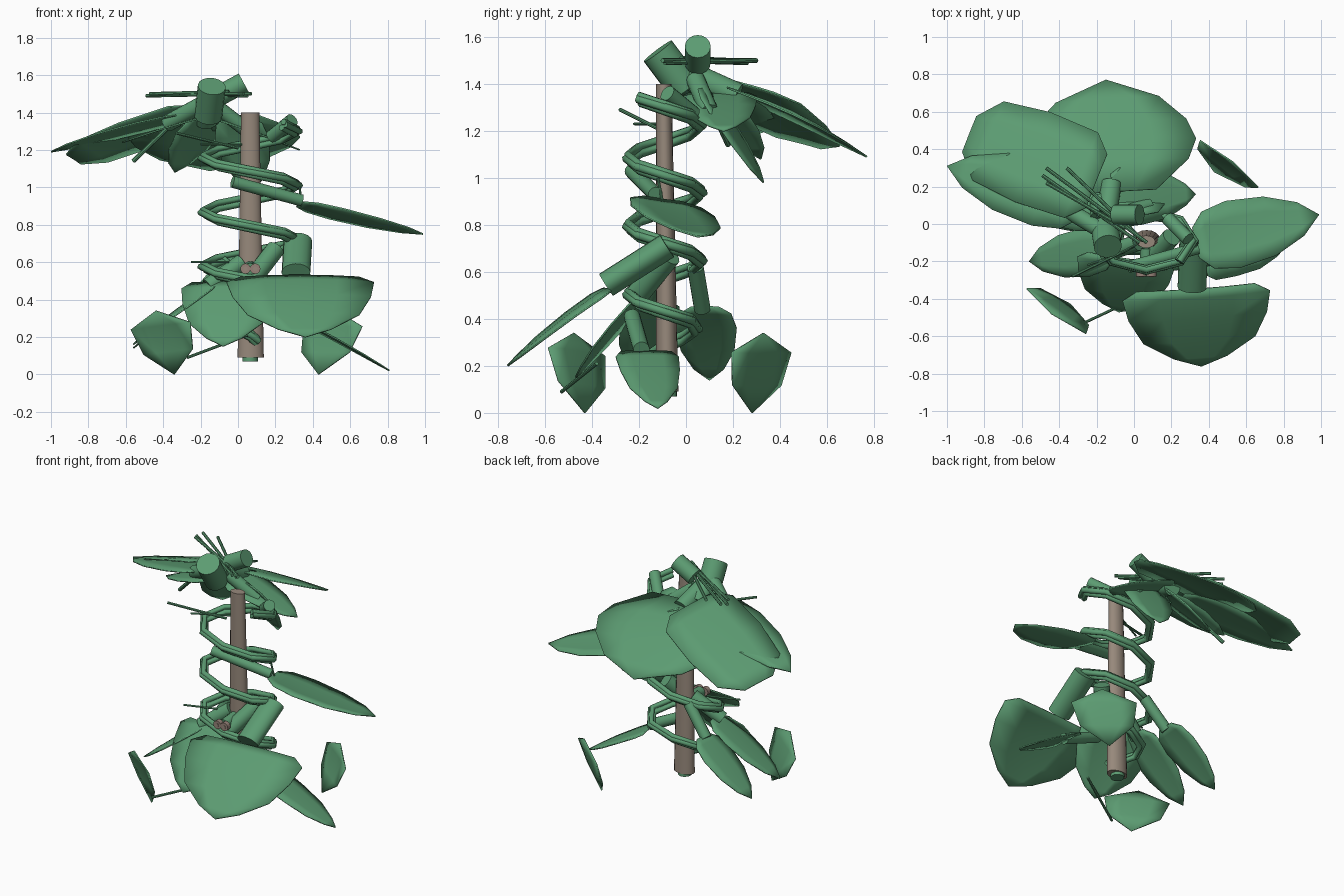
import bpy, bmesh, math
from mathutils import Vector as V

if "Cube" in bpy.data.objects:
    bpy.data.objects.remove(bpy.data.objects["Cube"])


def material(name, rgb):
    m = bpy.data.materials.new(name)
    m.diffuse_color = (*rgb, 1)
    m.use_nodes = True
    m.node_tree.nodes["Principled BSDF"].inputs["Base Color"].default_value = m.diffuse_color
    return m


GREEN = material("leaf green", (0.107, 0.33, 0.168))
BARK = material("stake brown", (0.31, 0.25, 0.20))
TIE = material("tie brown", (0.30, 0.22, 0.185))


def finish(bm, name, mat):
    bmesh.ops.recalc_face_normals(bm, faces=bm.faces)
    me = bpy.data.meshes.new(name)
    bm.to_mesh(me)
    bm.free()
    ob = bpy.data.objects.new(name, me)
    bpy.context.collection.objects.link(ob)
    me.materials.append(mat)
    bpy.context.view_layer.objects.active = ob
    ob.select_set(True)
    bpy.ops.object.shade_smooth_by_angle(angle=math.radians(35))
    ob.select_set(False)
    return ob


def rod(name, a, b, r1, r2=None, mat=GREEN, sides=16, squash=1):
    """Capped cylinder between two points; squash flattens it in y."""
    a, b = V(a), V(b)
    bm = bmesh.new()
    bmesh.ops.create_cone(bm, cap_ends=True, segments=sides, radius1=r1,
                          radius2=r2 or r1, depth=(b - a).length)
    q = V((0, 0, 1)).rotation_difference((b - a).normalized())
    for v in bm.verts:
        v.co.y *= squash
        v.co = q @ v.co + (a + b) / 2
    return finish(bm, name, mat)


# Half-outlines as (length fraction, width fraction)
SHIELD = [(0, .8), (.1, 1), (.35, .94), (.65, .76), (.88, .36), (1, 0)]
KITE = [(0, 0), (.24, 1), (.65, .82), (1, 0)]
LONG = [(0, .45), (.1, .85), (.3, 1), (.6, .88), (.85, .5), (1, 0)]
BROAD = [(0, .5), (.25, .9), (.42, 1), (.6, .9), (.82, .6), (1, 0)]
BLUNT = [(0, .6), (.12, .95), (.5, 1), (.85, .88), (1, .4)]


def leaf(name, base, tip, half, shape=LONG, side=None, bulge=.05):
    """Thin blade with a raised midrib, mirrored about base-tip line."""
    base, tip = V(base), V(tip)
    d = tip - base
    s = V(side).normalized() if side else d.cross(V((0, 0, 1))).normalized()
    n = s.cross(d).normalized()
    bm = bmesh.new()
    rows = []
    for t, w in shape:
        row = []
        for u in (-1, -.5, 0, .5, 1):
            lift = bulge * half * (w * w * (1 - u * u) + math.sin(math.pi * t) * .5)
            row.append(bm.verts.new(base + d * t + s * half * w * u + n * lift))
        rows.append(row)
    for p, q in zip(rows, rows[1:]):
        for i in range(4):
            bm.faces.new((p[i], p[i + 1], q[i + 1], q[i]))
    bmesh.ops.remove_doubles(bm, verts=bm.verts, dist=.0005)
    ob = finish(bm, name, GREEN)
    mod = ob.modifiers.new("thickness", 'SOLIDIFY')
    mod.thickness, mod.offset = .008, 0
    return ob


# Support stake with a root stub and two tie ends
rod("stake", (.068, -.08, .09), (.065, -.095, 1.4), .07, .049, BARK, 16, .68)
rod("root_stub", (.065, -.08, .07), (.065, -.08, .12), .042)
for x in (.04, .092):
    rod("tie_end", (x, -.28, .565), (x, -.25, .565), .028, mat=TIE, sides=12)
    rod("tie_core", (x, -.284, .565), (x, -.27, .565), .012, mat=BARK, sides=8)


# Twisted vine: three parallel strands winding up the stake, eight bends a turn
def strand(k):
    cu = bpy.data.curves.new("vine_strand", 'CURVE')
    cu.dimensions = '3D'
    cu.bevel_depth = .018
    cu.bevel_resolution = 1
    pts = []
    for i in range(-7, 26):
        a = -i * math.tau / 8        # right, front, left, back while rising
        grow = min(1, (i + 9) / 8) - .05 * k
        pts.append((.065 + .265 * grow * math.cos(a), -.09 + .165 * grow * math.sin(a),
                    .43 + .29 * i / 8 + (.014 if k == 1 else -.008 * k)))
    sp = cu.splines.new('POLY')
    sp.points.add(len(pts) - 1)
    for p, c in zip(sp.points, pts):
        p.co = (*c, 1)
    cu.use_fill_caps = True
    cu.materials.append(GREEN)
    ob = bpy.data.objects.new("vine_strand", cu)
    bpy.context.collection.objects.link(ob)


for k in range(3):
    strand(k)

# Thick leaf stalks
rod("front_leaf_stalk", (.32, -.08, .71), (.31, -.34, .545), .077, squash=.72)
for a, b, r in [
    ((.20, -.07, .67), (.07, -.21, .50), .05),
    ((.02, -.10, .60), (-.16, -.16, .47), .045),
    ((-.05, .04, .62), (-.20, .07, .44), .035),
    ((.10, -.23, .41), (.40, -.19, .27), .035),
    ((-.03, -.23, 1.03), (.34, -.13, .93), .032),
    ((-.14, -.12, 1.54), (-.16, .0, 1.38), .075),
    ((-.17, .03, 1.44), (-.17, .12, 1.36), .065),
    ((.03, .05, 1.56), (-.10, .05, 1.49), .055),
    ((-.15, .02, 1.44), (-.12, .22, 1.35), .055),
    ((-.18, -.03, 1.45), (-.38, .09, 1.34), .045),
    ((.29, -.08, 1.36), (.18, .03, 1.27), .036),
    ((-.10, .04, 1.42), (.08, .10, 1.28), .04),
    ((.066, -.245, .56), (.066, -.13, .57), .035),
]:
    rod("leaf_stalk", a, b, r)

# Thin stems and aerial shoots
for a, b, r in [
    ((.07, -.10, 1.50), (-.47, .30, 1.50), .010),
    ((.05, -.09, 1.49), (-.36, .30, 1.50), .010),
    ((.03, -.10, 1.50), (-.49, .26, 1.49), .010),
    ((-.05, -.02, 1.51), (-.47, .22, 1.50), .010),
    ((-.33, -.28, 1.29), (.0, -.12, 1.21), .008),
    ((-.20, -.22, 1.23), (.05, -.09, 1.23), .006),
    ((-.25, -.22, .60), (-.05, -.15, .60), .006),
    ((-.27, -.53, .09), (.05, -.38, .21), .008),
    ((.33, -.12, 1.0), (.34, -.10, .90), .006),
    ((-.27, .05, 1.42), (-.56, .18, 1.14), .012),
]:
    rod("thin_stem", a, b, r, sides=8)

# Lower leaves
leaf("front_leaf", (.33, -.34, .52), (.36, -.76, .20), .395, SHIELD)
leaf("front_left_leaf", (-.04, -.18, .49), (-.08, -.47, .15), .26, SHIELD)
leaf("left_leaf", (-.12, -.13, .48), (-.56, -.20, .16), .13)
leaf("back_left_leaf", (-.18, .08, .45), (-.56, .10, .14), .13)
leaf("low_right_leaf", (.38, -.17, .26), (.81, -.12, .02), .135, SHIELD)
leaf("fallen_leaf_back", (.53, .33, .34), (.43, .28, 0), .20, KITE, (.31, -.25, 0))
leaf("fallen_leaf_front", (-.44, -.48, .34), (-.34, -.43, 0), .20, KITE, (.33, -.25, .04))

# Middle leaf
leaf("right_leaf", (.33, -.10, .91), (.99, .05, .75), .185, side=(-.22, .97, -.14))

# Canopy leaves
leaf("back_canopy_leaf", (-.11, .17, 1.38), (-.15, .77, 1.09), .46, BROAD)
leaf("left_canopy_leaf", (-.20, .23, 1.40), (-.88, .48, 1.15), .265, BLUNT, (.37, .93, -.24))
leaf("outer_canopy_leaf", (-.28, .10, 1.38), (-1.0, .31, 1.19), .18, side=(.28, .96, -.1))
leaf("drooping_leaf", (-.0, .07, 1.38), (.07, .33, .98), .15)
leaf("under_canopy_leaf", (-.15, .08, 1.38), (-.34, .32, 1.08), .15)
leaf("inner_right_leaf", (-.12, .14, 1.36), (.33, .16, 1.20), .16, SHIELD)
leaf("inner_left_leaf", (-.15, .05, 1.38), (-.62, .12, 1.24), .11)
